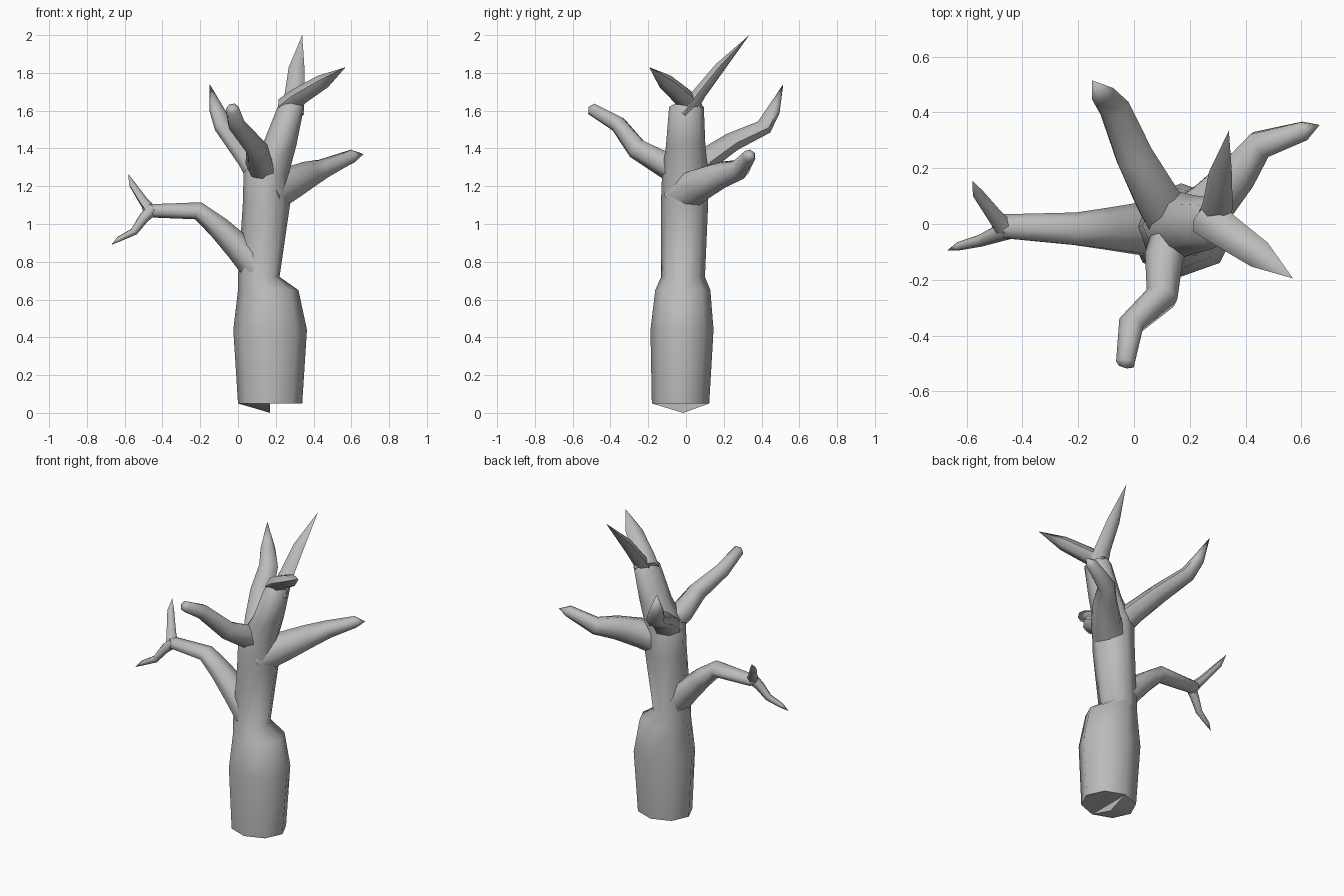
import bpy, bmesh, math
from mathutils import Vector

cube = bpy.data.objects.get("Cube")
if cube:
    bpy.data.objects.remove(cube)

GREY = (.5, .5, .5, 1)
bark = bpy.data.materials.new("grey_bark")
bark.use_nodes = True
bark.diffuse_color = GREY
bark.node_tree.nodes["Principled BSDF"].inputs["Base Color"].default_value = GREY


def add_ring(bm, centre, side, up, sides):
    """Add an elliptical ring of vertices around a centre."""
    ring = []
    for index in range(sides):
        angle = math.tau * index / sides
        ring.append(bm.verts.new(centre + side * math.cos(angle) + up * math.sin(angle)))
    return ring


def neighbours(ring):
    """Pair every vertex of a ring with the next one round."""
    return list(zip(ring, ring[1:] + ring[:1]))


def bridge(bm, lower, upper):
    """Join two rings with a band of quads."""
    for (a, b), (c, d) in zip(neighbours(lower), neighbours(upper)):
        bm.faces.new((a, b, d, c))


def fan(bm, ring, point):
    """Close a ring with triangles that meet at a point."""
    tip = bm.verts.new(point)
    for a, b in neighbours(ring):
        bm.faces.new((a, b, tip))


def finish(name, bm):
    """Turn the bmesh into a smooth shaded bark object with outward normals."""
    bmesh.ops.recalc_face_normals(bm, faces=bm.faces)
    if bm.calc_volume(signed=True) < 0:
        bmesh.ops.reverse_faces(bm, faces=bm.faces)
    mesh = bpy.data.meshes.new(name)
    bm.to_mesh(mesh)
    bm.free()
    mesh.materials.append(bark)
    part = bpy.data.objects.new(name, mesh)
    bpy.context.collection.objects.link(part)
    bpy.ops.object.select_all(action="DESELECT")
    part.select_set(True)
    bpy.context.view_layer.objects.active = part
    bpy.ops.object.shade_smooth_by_angle(angle=math.radians(65))


def limb(name, path, thick, thin, flatness, sides=7):
    """Tapered limb along a path whose last point is the tip."""
    bm = bmesh.new()
    points = [Vector(point) for point in path]
    last_ring = len(points) - 2
    previous = None
    for index, centre in enumerate(points[:-1]):
        along = (points[index + 1] - centre).normalized()
        if index:
            along += (centre - points[index - 1]).normalized()
        along.normalize()
        side = along.cross(Vector((0, 0, 1))).normalized()
        up = side.cross(along)
        radius = thick + (thin - thick) * index / last_ring
        ring = add_ring(bm, centre, side * radius, up * radius * flatness, sides)
        if previous:
            bridge(bm, previous, ring)
        else:
            bm.faces.new(ring)
        previous = ring
    fan(bm, previous, points[-1])
    finish(name, bm)


def trunk(levels, top):
    """Stem through (height, centre x, half width); depth follows the width."""
    bm = bmesh.new()
    rings = []
    for height, middle, half_width in levels:
        depth = .05 + half_width * .6
        rings.append(add_ring(bm, Vector((middle, height * .02 - .03, height)),
                              Vector((half_width, 0, 0)), Vector((0, depth, 0)), 8))
    for lower, upper in zip(rings, rings[1:]):
        bridge(bm, lower, upper)
    fan(bm, rings[-1], top)

    # Broken underside: the right half dips to the ground, the left half is flat
    base = rings[0]
    middle = levels[0][1]
    low = bm.verts.new((middle, -.015, 0))
    high = bm.verts.new((middle, -.015, levels[0][0]))
    for a, b in neighbours(base):
        on_right = (a.co.x + b.co.x) / 2 < middle
        bm.faces.new((a, b, low if on_right else high))
    for edge_vertex in (base[2], base[6]):
        bm.faces.new((edge_vertex, low, high))
    finish("trunk", bm)


# Swollen base with a shoulder on the left, then a leaning stem
trunk([(.05, .17, .17), (.44, .17, .195), (.65, .16, .16), (.72, .11, .11),
       (1.1, .15, .125), (1.27, .15, .12), (1.42, .22, .09), (1.62, .28, .07)],
      top=(.29, .02, 1.68))

# Pointed fork at the crown
limb("crown_spike_back", [(.285, 0, 1.58), (.3, .07, 1.69), (.31, .18, 1.83), (.34, .335, 2)],
     thick=.065, thin=.042, flatness=.7, sides=6)
limb("crown_spike_front", [(.26, .03, 1.62), (.32, -.02, 1.675), (.45, -.11, 1.755), (.57, -.195, 1.83)],
     thick=.075, thin=.052, flatness=.75, sides=6)

# Long low branch on the right with a two-pronged end
limb("right_branch", [(.1, -.02, .77), (0, -.02, .88), (-.1, -.02, .98), (-.21, -.02, 1.07),
                      (-.47, -.01, 1.07), (-.51, -.01, 1.08)],
     thick=.11, thin=.045, flatness=.8)
limb("right_twig_low", [(-.45, -.02, 1.08), (-.5, -.04, 1.03), (-.55, -.06, .96),
                        (-.63, -.08, .92), (-.67, -.095, .89)],
     thick=.035, thin=.015, flatness=1, sides=6)
limb("right_twig_high", [(-.46, -.02, 1.07), (-.5, .03, 1.12), (-.56, .11, 1.21), (-.58, .155, 1.265)],
     thick=.035, thin=.02, flatness=.85, sides=6)

# Branch on the left, sweeping backwards
limb("left_branch", [(.15, -.03, 1.15), (.27, .07, 1.21), (.37, .18, 1.26), (.45, .285, 1.29),
                     (.61, .335, 1.36), (.665, .355, 1.37)],
     thick=.11, thin=.036, flatness=1)

# Branch at the back, rising to a hooked tip
limb("back_branch", [(.15, -.02, 1.22), (.08, .09, 1.33), (0, .24, 1.43), (-.07, .41, 1.51),
                     (-.11, .46, 1.6), (-.15, .515, 1.74)],
     thick=.095, thin=.045, flatness=.75)

# Branch at the front, kinked towards the right
limb("front_branch", [(.17, .03, 1.24), (.11, -.12, 1.32), (.1, -.26, 1.4), (-.01, -.36, 1.53),
                      (-.03, -.5, 1.61), (-.035, -.515, 1.62)],
     thick=.085, thin=.035, flatness=.95)
